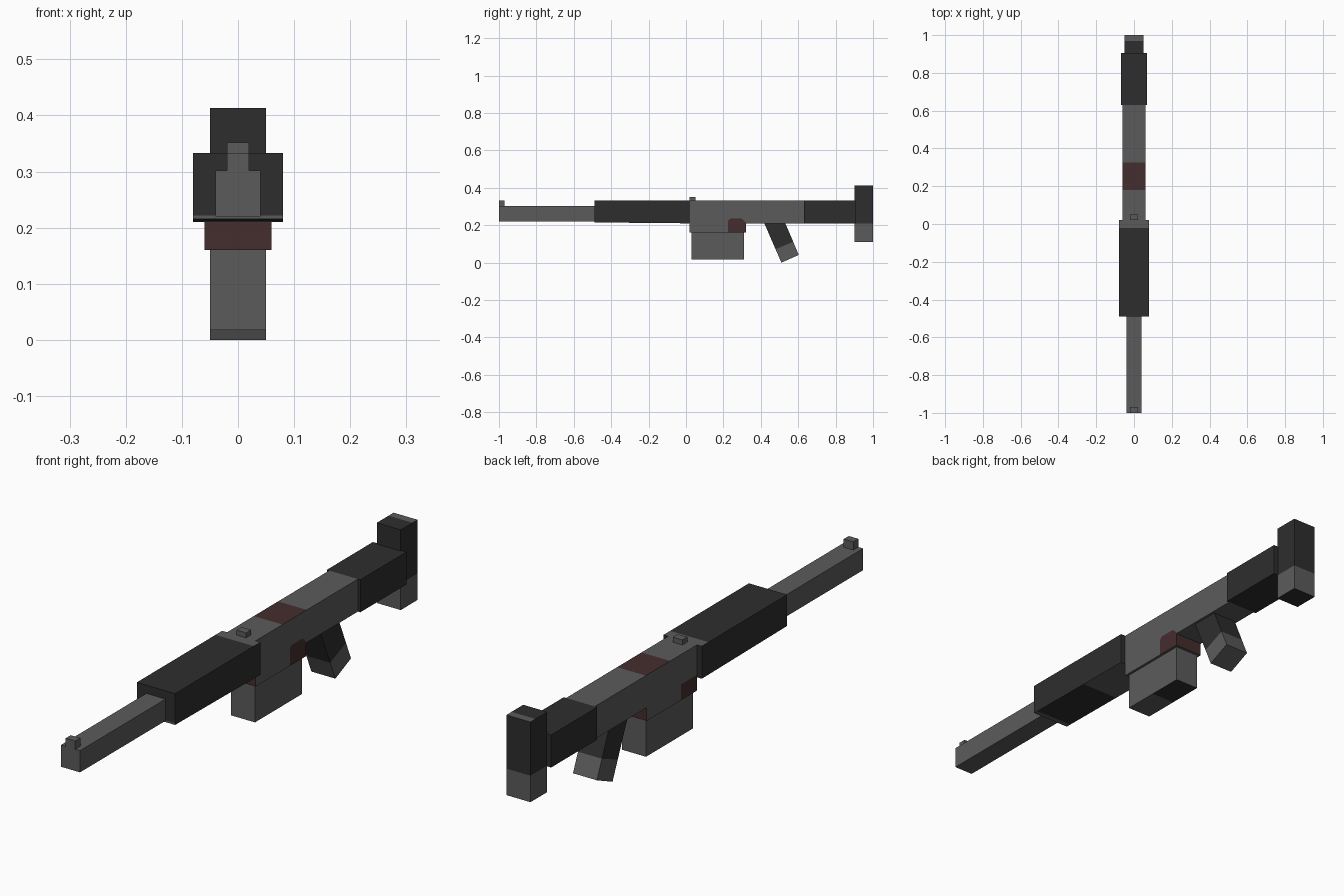
import bpy
import bmesh
from mathutils import Vector

cube = bpy.data.objects.get("Cube")
if cube:
    bpy.data.objects.remove(cube, do_unlink=True)


def material(name, rgb):
    m = bpy.data.materials.new(name)
    m.use_nodes = True
    m.diffuse_color = (*rgb, 1)
    for node in m.node_tree.nodes:
        if node.type == 'BSDF_PRINCIPLED':
            node.inputs["Base Color"].default_value = (*rgb, 1)
            node.inputs["Roughness"].default_value = 0.8
    return m


GREY, DARK, RED = 0, 1, 2
MATERIALS = [material("worn grey", (0.105, 0.105, 0.105)),
             material("charcoal", (0.027, 0.027, 0.027)),
             material("rust red", (0.06, 0.026, 0.026))]


def box(y0, y1, z0, z1):
    return [(y0, z0), (y1, z0), (y1, z1), (y0, z1)]


def part(name, profile, half_width, paint, cuts=()):
    """Extrude a side profile across x, cut colour borders (y, z, ny, nz), paint by rule."""
    bm = bmesh.new()
    face = bm.faces.new([bm.verts.new((-half_width, y, z)) for y, z in profile])
    grown = bmesh.ops.extrude_face_region(bm, geom=[face])["geom"]
    moved = [v for v in grown if isinstance(v, bmesh.types.BMVert)]
    bmesh.ops.translate(bm, verts=moved, vec=(2 * half_width, 0, 0))
    for y, z, ny, nz in cuts:
        bmesh.ops.bisect_plane(bm, geom=bm.verts[:] + bm.edges[:] + bm.faces[:],
                               plane_co=(0, y, z), plane_no=Vector((0, ny, nz)).normalized())
    bmesh.ops.recalc_face_normals(bm, faces=bm.faces[:])
    for f in bm.faces:
        f.normal_update()
        f.material_index = paint(f.calc_center_median(), f.normal) if callable(paint) else paint
    mesh = bpy.data.meshes.new(name)
    bm.to_mesh(mesh)
    bm.free()
    for m in MATERIALS:
        mesh.materials.append(m)
    obj = bpy.data.objects.new(name, mesh)
    bpy.context.scene.collection.objects.link(obj)


# Barrel and sights
part("barrel", box(-1, -0.48, 0.22, 0.302), 0.04, GREY)
part("front_sight", box(-1, -0.97, 0.30, 0.333), 0.02, GREY)
part("rear_sight", box(0.02, 0.05, 0.33, 0.352), 0.02, GREY)


# Handguard with worn rear top, front lip and underside
def paint_handguard(c, n):
    if n.z > 0.5:
        return GREY if c.y > -0.02 else DARK
    if n.z < -0.5:
        return DARK if -0.47 < c.y < -0.2 else GREY
    return GREY if n.y < -0.5 and c.z < 0.222 else DARK


part("handguard", [(-0.49, 0.215), (0.02, 0.21), (0.02, 0.333), (-0.49, 0.333)], 0.08,
     paint_handguard, [(-0.02, 0, 1, 0), (-0.2, 0, 1, 0), (-0.47, 0, 1, 0), (0, 0.222, 0, 1)])


# Receiver with stepped underside and red patches
def paint_receiver(c, n):
    if n.z > 0.5:
        return RED if 0.18 < c.y < 0.325 else GREY
    if abs(n.y) > 0.5:
        return RED if c.z < 0.21 else GREY
    if n.x > 0.5:
        rounded = c.z - c.y < 0.0 and c.z + c.y < 0.535
        return RED if 0.225 < c.y < 0.32 and c.z < 0.235 and rounded else GREY
    if n.x < -0.5:
        return RED if c.y < 0.115 and c.z < 0.22 and c.z + 0.8 * (0.115 - c.y) > 0 else GREY
    return GREY


part("receiver", [(0.02, 0.16), (0.32, 0.16), (0.32, 0.21), (0.63, 0.21), (0.63, 0.333),
                  (0.02, 0.333)], 0.06, paint_receiver,
     [(0.115, 0, 1, 0), (0.18, 0, 1, 0), (0.225, 0, 1, 0), (0.32, 0, 1, 0), (0.325, 0, 1, 0),
      (0, 0.21, 0, 1), (0, 0.22, 0, 1), (0, 0.235, 0, 1),
      (0.22, 0.22, -1, 1), (0.305, 0.23, 1, 1)])

# Magazine with dark rear underside
part("magazine", box(0.03, 0.31, 0.018, 0.165), 0.05,
     lambda c, n: DARK if n.z < -0.5 and c.y > 0.17 else GREY, [(0.17, 0, 1, 0)])

# Slanted grip with pale tip
part("grip", [(0.51, 0.0), (0.603, 0.041), (0.513, 0.253), (0.418, 0.212)], 0.05,
     lambda c, n: GREY if (c.z - 0.072) - 0.42 * (c.y - 0.48) < 0 else DARK,
     [(0.48, 0.072, -0.42, 1)])

# Stock and butt plate
part("stock", box(0.63, 0.905, 0.21, 0.333), 0.07, DARK)


def paint_butt(c, n):
    if n.z > 0.5:
        return GREY if c.y > 0.97 else DARK
    return GREY if c.z < 0.21 and n.z > -0.5 else DARK


part("butt_plate", box(0.9, 1.0, 0.11, 0.413), 0.05, paint_butt,
     [(0.97, 0, 1, 0), (0, 0.21, 0, 1)])
